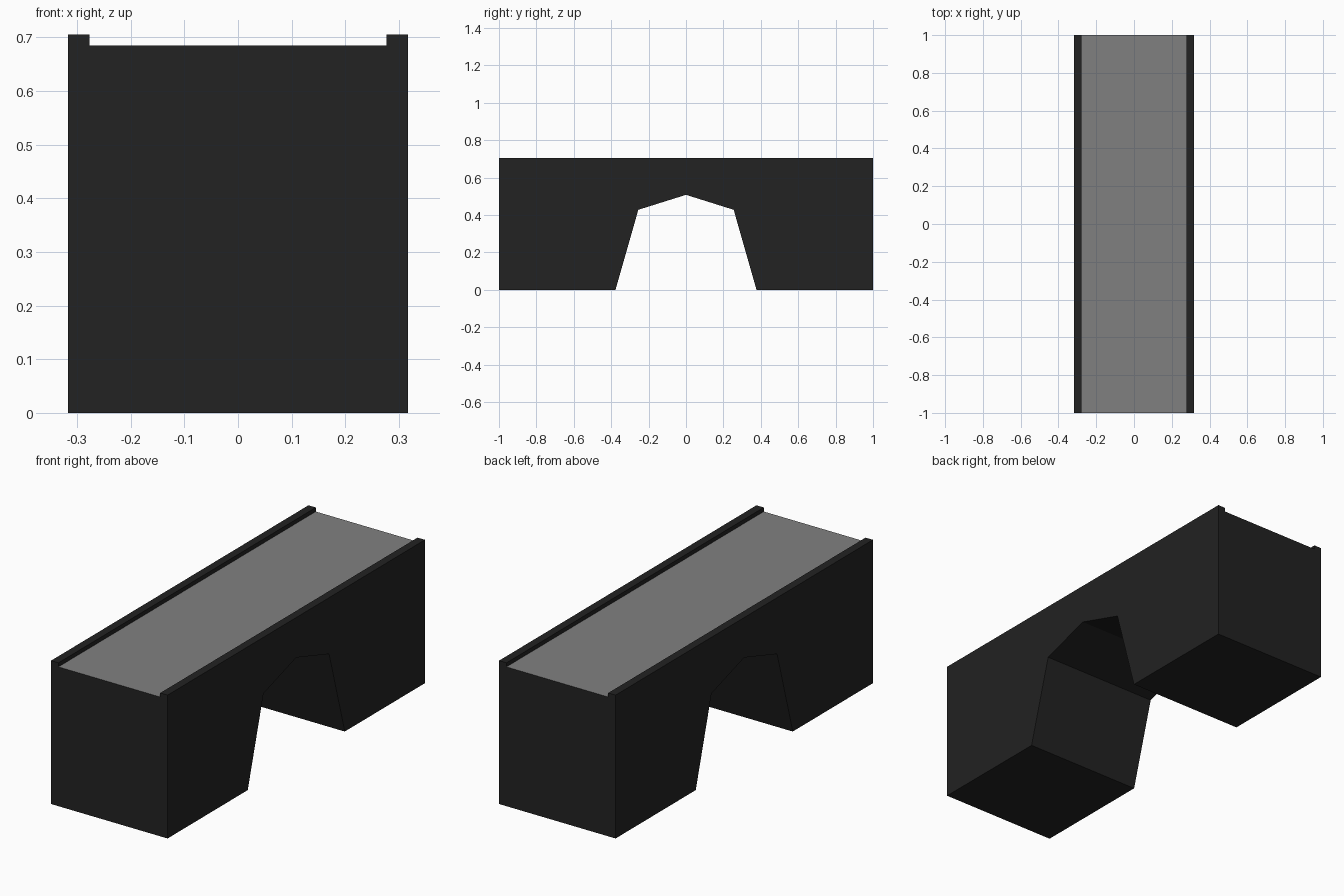
import bpy, bmesh

if "Cube" in bpy.data.objects:
    bpy.data.objects.remove(bpy.data.objects["Cube"])

HALF_W, INNER_W = 0.317, 0.277      # outer half width, half width between kerbs
DECK_Z, TOP_Z = 0.685, 0.705        # road surface, kerb top


def material(name, value):
    m = bpy.data.materials.new(name)
    m.diffuse_color = (value, value, value, 1)
    m.use_nodes = True
    m.node_tree.nodes["Principled BSDF"].inputs["Base Color"].default_value = m.diffuse_color
    return m


# Side profile (y, z): half the arch and pier, mirrored to the other side
half = [(0, 0.508), (0.255, 0.428), (0.377, 0), (1, 0), (1, DECK_Z)]
profile = half + [(-y, z) for y, z in reversed(half[1:])]

bm = bmesh.new()
face = bm.faces.new([bm.verts.new((-HALF_W, y, z)) for y, z in profile])
ext = bmesh.ops.extrude_face_region(bm, geom=[face], use_keep_orig=True)
bmesh.ops.translate(bm, vec=(2 * HALF_W, 0, 0),
                    verts=[g for g in ext["geom"] if isinstance(g, bmesh.types.BMVert)])
bmesh.ops.recalc_face_normals(bm, faces=bm.faces)


def top_faces():
    return [f for f in bm.faces if all(v.co.z > DECK_Z - 0.001 for v in f.verts)]


# Split the deck lengthwise and raise a kerb along each side
for x in (-INNER_W, INNER_W):
    geom = bm.verts[:] + bm.edges[:] + bm.faces[:]
    bmesh.ops.bisect_plane(bm, geom=geom, plane_co=(x, 0, 0), plane_no=(1, 0, 0))
for side in (-1, 1):
    strip = [f for f in top_faces() if f.calc_center_median().x * side > INNER_W
             and f.normal.z > 0.9]
    ext = bmesh.ops.extrude_face_region(bm, geom=strip)
    bmesh.ops.translate(bm, vec=(0, 0, TOP_Z - DECK_Z),
                        verts=[g for g in ext["geom"] if isinstance(g, bmesh.types.BMVert)])
bmesh.ops.recalc_face_normals(bm, faces=bm.faces)

# Road surface is the top strip between the kerbs
bm.normal_update()
for f in bm.faces:
    c = f.calc_center_median()
    f.material_index = int(f.normal.z > 0.9 and abs(c.x) < INNER_W - 0.01 and c.z > 0.6)

mesh = bpy.data.meshes.new("arched_bridge")
bm.to_mesh(mesh)
bm.free()
mesh.materials.append(material("dark stone", 0.016))
mesh.materials.append(material("grey road", 0.216))
bridge = bpy.data.objects.new("arched_bridge", mesh)
bpy.context.collection.objects.link(bridge)
